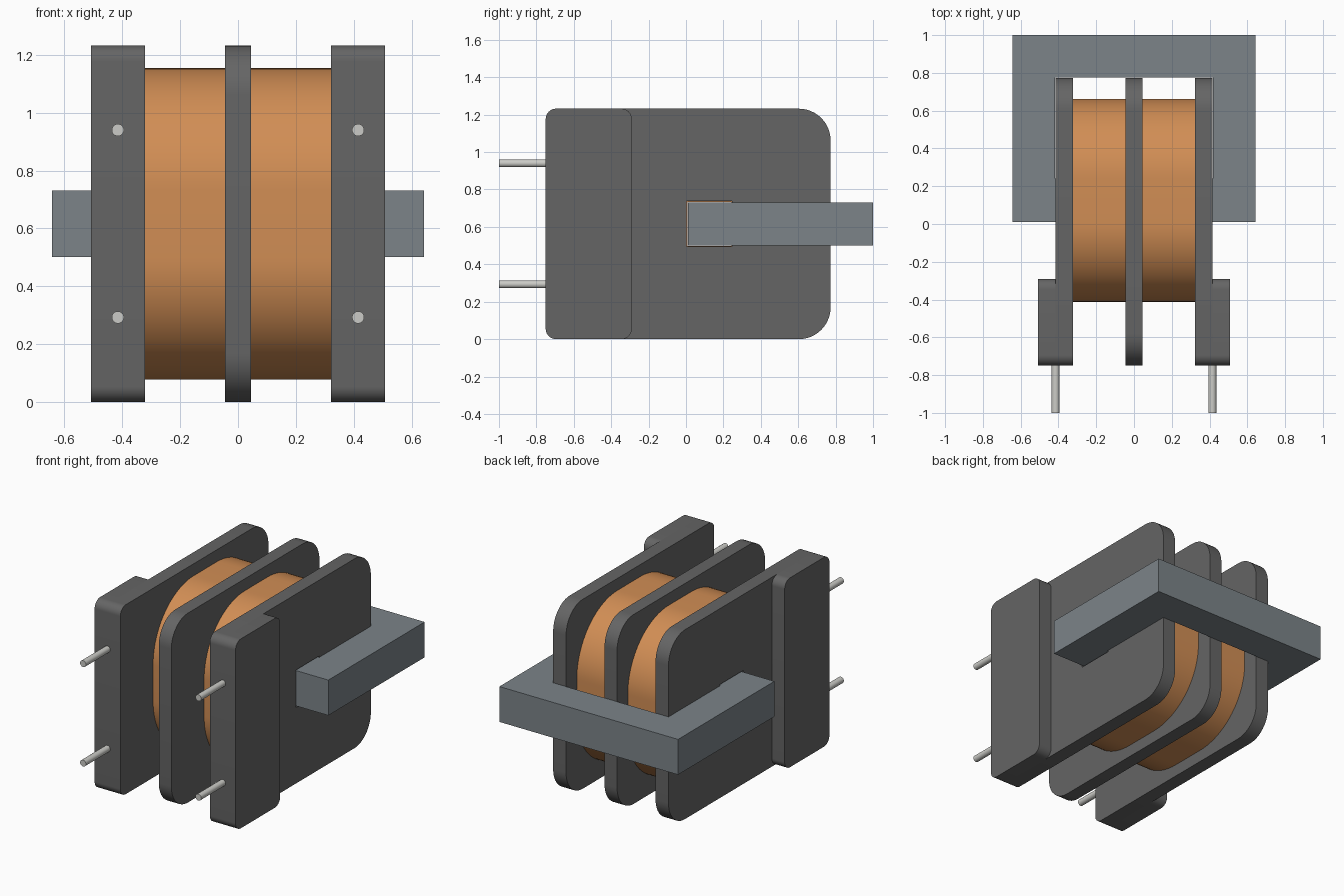
import bpy, bmesh, math
from mathutils import Matrix

if "Cube" in bpy.data.objects:
    bpy.data.objects.remove(bpy.data.objects["Cube"])

CY, CZ = 0.125, 0.616          # axis of the wound core leg
YZ = Matrix(((0, 0, 1, 0), (1, 0, 0, 0), (0, 1, 0, 0), (0, 0, 0, 1)))  # profile in y-z, depth in x


def material(name, rgb):
    m = bpy.data.materials.new(name)
    m.diffuse_color = (*rgb, 1)
    m.use_nodes = True
    m.node_tree.nodes["Principled BSDF"].inputs["Base Color"].default_value = m.diffuse_color
    return m


copper = material("copper", (0.64, 0.27, 0.09))
plastic = material("dark_plastic", (0.13, 0.13, 0.13))
iron = material("core_grey", (0.2, 0.23, 0.25))
metal = material("pin_metal", (0.6, 0.6, 0.57))


def rounded(u0, u1, v0, v1, r_lo=0, r_hi=0, n=12):
    """Rectangle outline, corner radius r_lo at u0 and r_hi at u1."""
    pts = []
    for u, v, su, sv, r, a in ((u1, v1, -1, -1, r_hi, 0), (u0, v1, 1, -1, r_lo, 90),
                               (u0, v0, 1, 1, r_lo, 180), (u1, v0, -1, 1, r_hi, 270)):
        if r == 0:
            pts.append((u, v))
            continue
        for i in range(n + 1):
            t = math.radians(a + 90 * i / n)
            pts.append((u + su * r + r * math.cos(t), v + sv * r + r * math.sin(t)))
    return pts


def extrude(name, outlines, d0, d1, frame, mat):
    """Solid from nested outlines, from depth d0 to d1."""
    cu = bpy.data.curves.new(name + "_curve", 'CURVE')
    cu.dimensions, cu.fill_mode = '2D', 'BOTH'
    cu.extrude = (d1 - d0) / 2
    for pts in outlines:
        s = cu.splines.new('POLY')
        s.points.add(len(pts) - 1)
        for p, (u, v) in zip(s.points, pts):
            p.co = (u, v, 0, 1)
        s.use_cyclic_u = True
    tmp = bpy.data.objects.new(name + "_tmp", cu)
    bpy.context.collection.objects.link(tmp)
    deps = bpy.context.evaluated_depsgraph_get()
    me = bpy.data.meshes.new_from_object(tmp.evaluated_get(deps))
    bpy.data.objects.remove(tmp)
    me.transform(frame @ Matrix.Translation((0, 0, (d0 + d1) / 2)))
    bm = bmesh.new()
    bm.from_mesh(me)
    bmesh.ops.remove_doubles(bm, verts=bm.verts, dist=1e-5)
    bmesh.ops.recalc_face_normals(bm, faces=bm.faces)
    bm.to_mesh(me)
    bm.free()
    return finish(name, me, mat)


def finish(name, me, mat):
    ob = bpy.data.objects.new(name, me)
    bpy.context.collection.objects.link(ob)
    me.materials.clear()
    me.materials.append(mat)
    bpy.ops.object.select_all(action='DESELECT')
    ob.select_set(True)
    bpy.context.view_layer.objects.active = ob
    bpy.ops.object.shade_smooth_by_angle(angle=math.radians(30))
    return ob


def square(half, r=0, n=12):
    return rounded(CY - half, CY + half, CZ - half, CZ + half, r, r, n)


# closed rectangular core, one leg running through the windings
extrude("core", [rounded(-0.643, 0.643, 0.01, 1.0), rounded(-0.417, 0.417, 0.24, 0.775)],
        CZ - 0.115, CZ + 0.115, Matrix(), iron)

# middle flange
hole = square(0.122)
extrude("middle_flange", [rounded(-0.75, 0.773, 0, 1.232, 0.17, 0.17), hole],
        -0.045, 0.045, YZ, plastic)

for side, s in (("left", -1), ("right", 1)):
    def slab(name, outlines, a, b, mat):
        extrude(f"{side}_{name}", outlines, min(s * a, s * b), max(s * a, s * b), YZ, mat)

    # end flange, terminal block and winding
    slab("flange", [rounded(-0.75, 0.773, 0, 1.232, 0.055, 0.17), hole], 0.322, 0.415, plastic)
    slab("terminal_block", [rounded(-0.75, -0.29, 0, 1.232, 0.055, 0.055)], 0.415, 0.507, plastic)
    slab("winding", [square(0.538, 0.42, 24), square(0.118)], 0.045, 0.322, copper)

    # pins
    for level, z in (("lower", 0.293), ("upper", 0.94)):
        bm = bmesh.new()
        bmesh.ops.create_cone(bm, cap_ends=True, segments=24, radius1=0.021, radius2=0.021, depth=0.27,
                              matrix=Matrix.Translation((s * 0.415, -0.865, z))
                              @ Matrix.Rotation(math.pi / 2, 4, 'X'))
        me = bpy.data.meshes.new("pin")
        bm.to_mesh(me)
        bm.free()
        finish(f"{side}_{level}_pin", me, metal)
